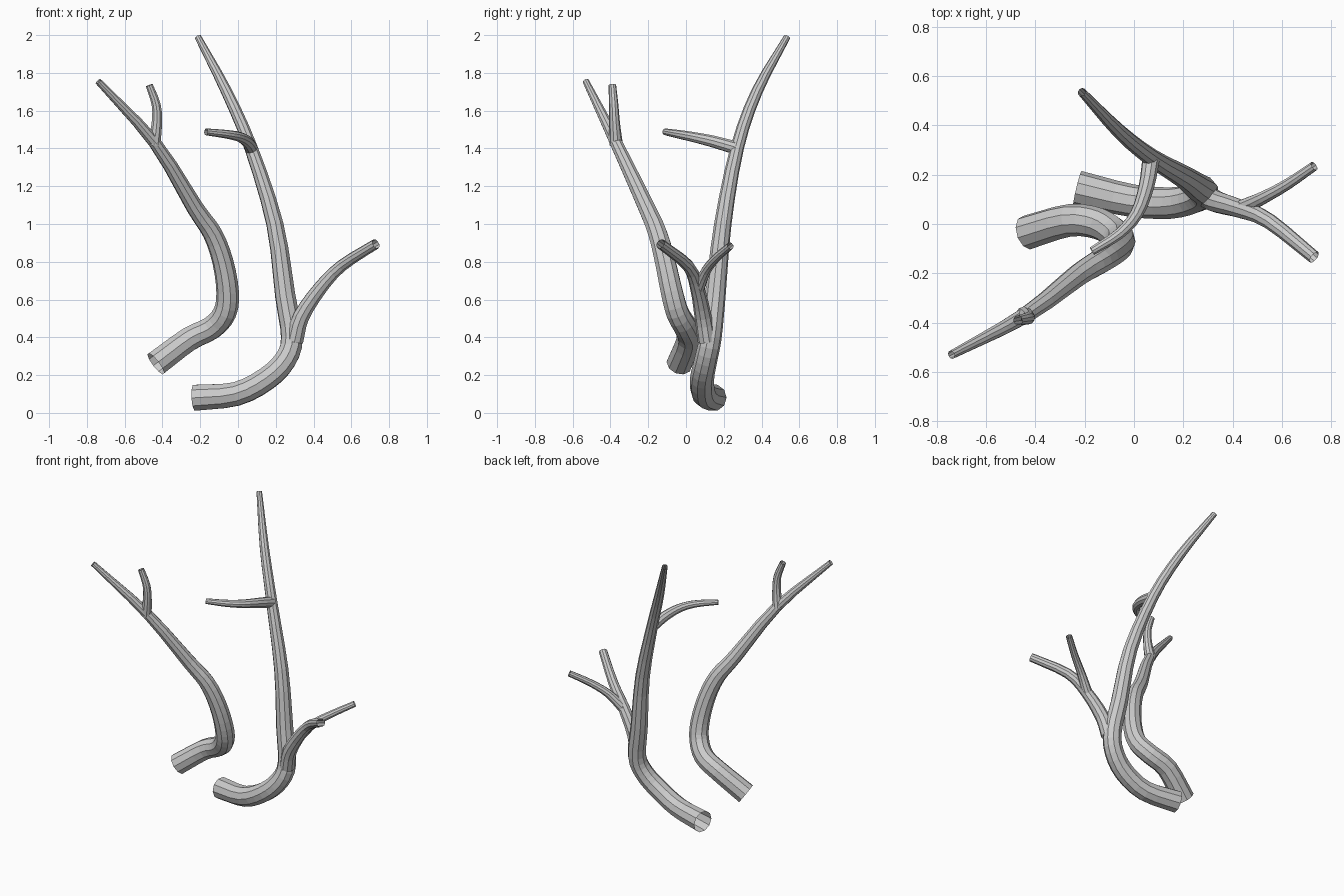
import bpy, bmesh, math
from mathutils import Vector

SIDES = 10
STEPS = 3

bark = bpy.data.materials.new("pale grey bark")
bark.diffuse_color = (0.6, 0.6, 0.6, 1)


def spline(points):
    """Catmull-Rom through (x, y, z, radius) points."""
    p = [Vector(q) for q in points]
    p = [2 * p[0] - p[1]] + p + [2 * p[-1] - p[-2]]
    out = []
    for i in range(1, len(p) - 2):
        a, b, c, d = p[i - 1:i + 3]
        for s in range(STEPS):
            t = s / STEPS
            out.append(0.5 * (2 * b + (c - a) * t + (2 * a - 5 * b + 4 * c - d) * t * t
                              + (3 * b - a - 3 * c + d) * t ** 3))
    out.append(p[-2])
    return out


def branch(name, points):
    """Open tapered tube swept along a curved path."""
    path = spline(points)
    pos = [q.to_3d() for q in path]
    bm = bmesh.new()
    rings = []
    normal = Vector((0, 1, 0))
    for i, q in enumerate(path):
        tan = (pos[min(i + 1, len(pos) - 1)] - pos[max(i - 1, 0)]).normalized()
        normal = (normal - tan * normal.dot(tan)).normalized()
        side = tan.cross(normal)
        ring = []
        for k in range(SIDES):
            a = 2 * math.pi * k / SIDES
            ring.append(bm.verts.new(pos[i] + (normal * math.cos(a) + side * math.sin(a)) * q[3]))
        rings.append(ring)
    for r0, r1 in zip(rings, rings[1:]):
        for k in range(SIDES):
            n = (k + 1) % SIDES
            bm.faces.new((r0[k], r0[n], r1[n], r1[k]))
    mesh = bpy.data.meshes.new(name)
    bm.to_mesh(mesh)
    bm.free()
    mesh.materials.append(bark)
    obj = bpy.data.objects.new(name, mesh)
    bpy.context.collection.objects.link(obj)


# Left stem and its upper twig
branch("left_stem", [
    (-0.435, -0.035, 0.26, 0.07), (-0.26, 0.015, 0.39, 0.066), (-0.14, 0.0, 0.45, 0.064),
    (-0.07, -0.045, 0.53, 0.062), (-0.055, -0.075, 0.64, 0.06), (-0.08, -0.11, 0.80, 0.056),
    (-0.135, -0.15, 0.95, 0.052), (-0.23, -0.21, 1.09, 0.046), (-0.44, -0.37, 1.43, 0.034),
    (-0.74, -0.53, 1.755, 0.018)])
branch("left_twig", [
    (-0.445, -0.37, 1.42, 0.036), (-0.43, -0.378, 1.53, 0.029),
    (-0.433, -0.383, 1.63, 0.025), (-0.47, -0.39, 1.735, 0.02)])

# Right stem and its upper twig
branch("right_stem", [
    (-0.23, 0.145, 0.08, 0.072), (-0.01, 0.095, 0.10, 0.066), (0.15, 0.085, 0.18, 0.064),
    (0.25, 0.105, 0.28, 0.061), (0.285, 0.13, 0.40, 0.059), (0.25, 0.155, 0.62, 0.055),
    (0.195, 0.195, 1.0, 0.046), (0.07, 0.27, 1.4, 0.036), (-0.06, 0.375, 1.7, 0.03),
    (-0.212, 0.535, 1.99, 0.018)])
branch("right_twig", [
    (0.07, 0.27, 1.40, 0.036), (0.05, 0.15, 1.435, 0.032), (0.01, 0.04, 1.46, 0.027),
    (-0.06, -0.04, 1.475, 0.023), (-0.17, -0.11, 1.488, 0.018)])

# Low side branch that forks in two
branch("side_branch", [
    (0.30, 0.11, 0.38, 0.048), (0.335, 0.09, 0.51, 0.045), (0.435, 0.06, 0.66, 0.038),
    (0.55, 0.01, 0.78, 0.032), (0.73, -0.135, 0.895, 0.027)])
branch("side_twig", [
    (0.43, 0.062, 0.65, 0.034), (0.52, 0.105, 0.75, 0.027),
    (0.62, 0.16, 0.82, 0.023), (0.73, 0.235, 0.885, 0.02)])
